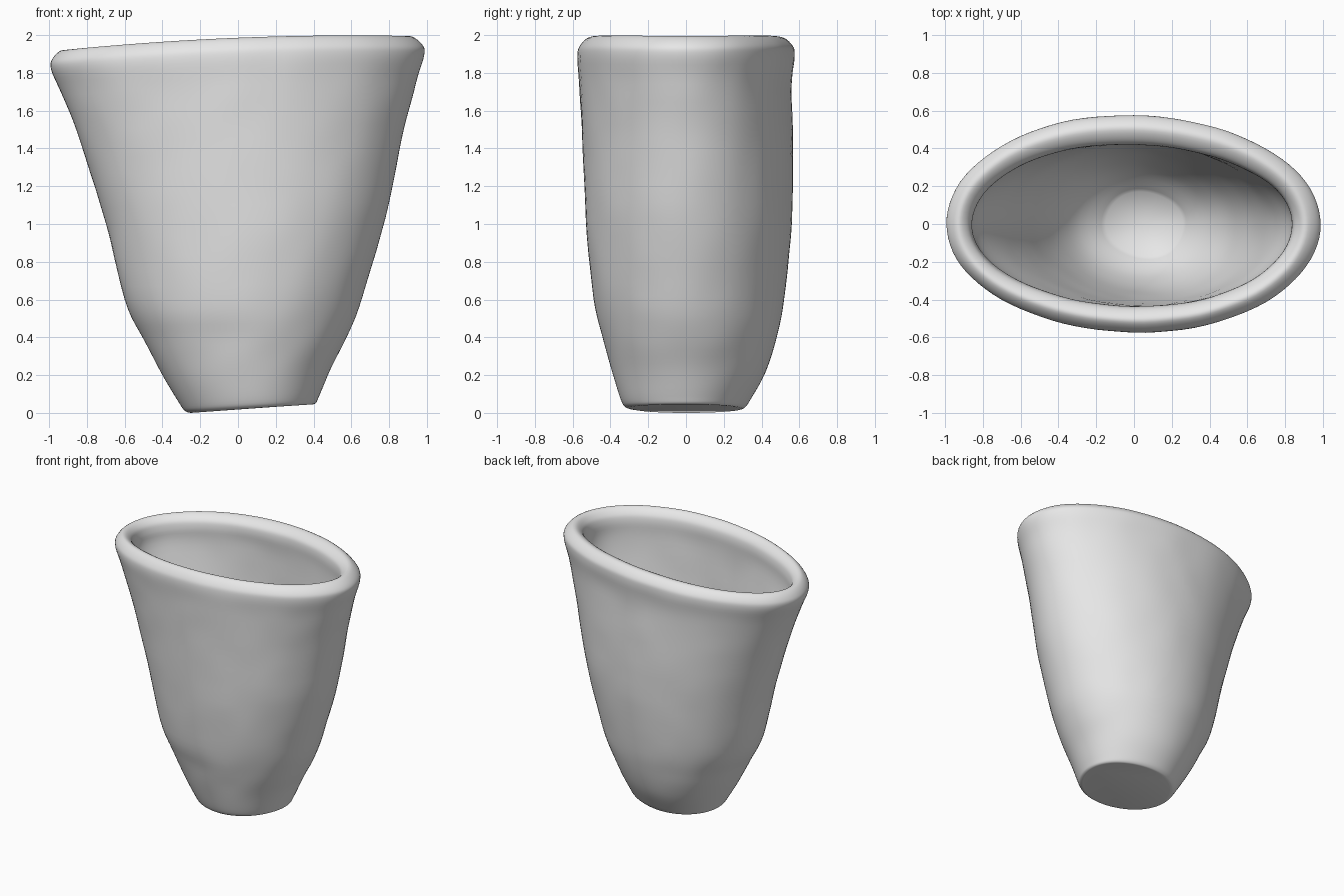
import bpy
import bmesh
import math
from mathutils import Vector, noise

cube = bpy.data.objects.get("Cube")
if cube:
    bpy.data.objects.remove(cube)

SEGMENTS = 96
STEPS = 5

# Each tilted ring: left x, left z, right x, right z, front depth, back depth
OUTER = [
    (-0.25, 0.00, 0.38, 0.045, 0.29, 0.29),
    (-0.28, 0.01, 0.41, 0.05, 0.32, 0.31),
    (-0.31, 0.05, 0.43, 0.09, 0.345, 0.34),
    (-0.40, 0.20, 0.49, 0.23, 0.39, 0.42),
    (-0.50, 0.39, 0.58, 0.41, 0.44, 0.48),
    (-0.60, 0.60, 0.66, 0.62, 0.49, 0.52),
    (-0.70, 1.00, 0.78, 1.03, 0.53, 0.56),
    (-0.83, 1.42, 0.87, 1.46, 0.55, 0.565),
    (-0.93, 1.68, 0.94, 1.74, 0.565, 0.56),
]
LIP = [
    (-0.99, 1.82, 0.985, 1.89, 0.575, 0.575),
    (-0.98, 1.88, 0.975, 1.95, 0.56, 0.565),
    (-0.93, 1.92, 0.91, 1.995, 0.51, 0.51),
    (-0.88, 1.89, 0.86, 1.96, 0.455, 0.44),
    (-0.86, 1.83, 0.84, 1.90, 0.435, 0.42),
]
INNER = [
    (-0.84, 1.70, 0.83, 1.75, 0.44, 0.43),
    (-0.71, 1.38, 0.75, 1.42, 0.43, 0.43),
    (-0.58, 1.00, 0.66, 1.03, 0.41, 0.43),
    (-0.46, 0.62, 0.54, 0.64, 0.36, 0.38),
    (-0.32, 0.35, 0.40, 0.38, 0.28, 0.29),
    (-0.15, 0.21, 0.26, 0.23, 0.17, 0.17),
]


def smooth_rings(rings):
    """Catmull-Rom blend between neighbouring rings."""
    result = []
    last = len(rings) - 1
    for i in range(last):
        a, b, c, d = (rings[min(max(i + k, 0), last)] for k in (-1, 0, 1, 2))
        for s in range(STEPS):
            t = s / STEPS
            result.append([
                q + t / 2 * (r - p + t * (2 * p - 5 * q + 4 * r - w
                                          + t * (3 * (q - r) + w - p)))
                for p, q, r, w in zip(a, b, c, d)])
    result.append(rings[last])
    return result


def ring_point(ring, angle):
    """Point on a slightly crowned, tilted oval."""
    left_x, left_z, right_x, right_z, front, back = ring
    u, v = math.cos(angle), math.sin(angle)
    x = (left_x + right_x) / 2 + u * (right_x - left_x) / 2
    y = v * (back if v > 0 else front) - 0.02 * u * v * v
    z = (left_z + right_z) / 2 + u * (right_z - left_z) / 2
    crown = 0.028 * v * v * min(1, max(0, (z - 1) / 0.8))
    return Vector((x, y, z + crown))


def hand_worked(point, strength):
    """Slight unevenness of a hand-formed wall."""
    fade = min(1, max(0, (point.z - 0.1) * 4))
    offset = strength * fade * noise.noise(point * 5)
    flat = Vector((point.x, point.y, 0))
    return point + flat.normalized() * offset


# Vessel: foot, outer wall, rounded lip and hollow in one skin
bm = bmesh.new()
angles = [math.tau * i / SEGMENTS for i in range(SEGMENTS)]
loops = [[bm.verts.new(hand_worked(ring_point(ring, a), 0.004)) for a in angles]
         for ring in smooth_rings(OUTER + LIP + INNER)]
for low, high in zip(loops, loops[1:]):
    for i in range(SEGMENTS):
        j = (i + 1) % SEGMENTS
        bm.faces.new((low[i], low[j], high[j], high[i]))

# Flat foot and rounded hollow floor
bm.faces.new(list(reversed(loops[0])))
centre = bm.verts.new((0.06, 0, 0.18))
for i in range(SEGMENTS):
    bm.faces.new((loops[-1][i], loops[-1][(i + 1) % SEGMENTS], centre))
bmesh.ops.recalc_face_normals(bm, faces=bm.faces)

mesh = bpy.data.meshes.new("oval_vessel")
bm.to_mesh(mesh)
bm.free()
vessel = bpy.data.objects.new("oval_vessel", mesh)
bpy.context.collection.objects.link(vessel)

# Plain grey clay
clay = bpy.data.materials.new("pale_grey_clay")
clay.use_nodes = True
colour = (0.8, 0.8, 0.8, 1)
clay.diffuse_color = colour
clay.node_tree.nodes["Principled BSDF"].inputs["Base Color"].default_value = colour
mesh.materials.append(clay)

bpy.ops.object.select_all(action="DESELECT")
vessel.select_set(True)
bpy.context.view_layer.objects.active = vessel
bpy.ops.object.shade_smooth_by_angle(angle=math.radians(40))
